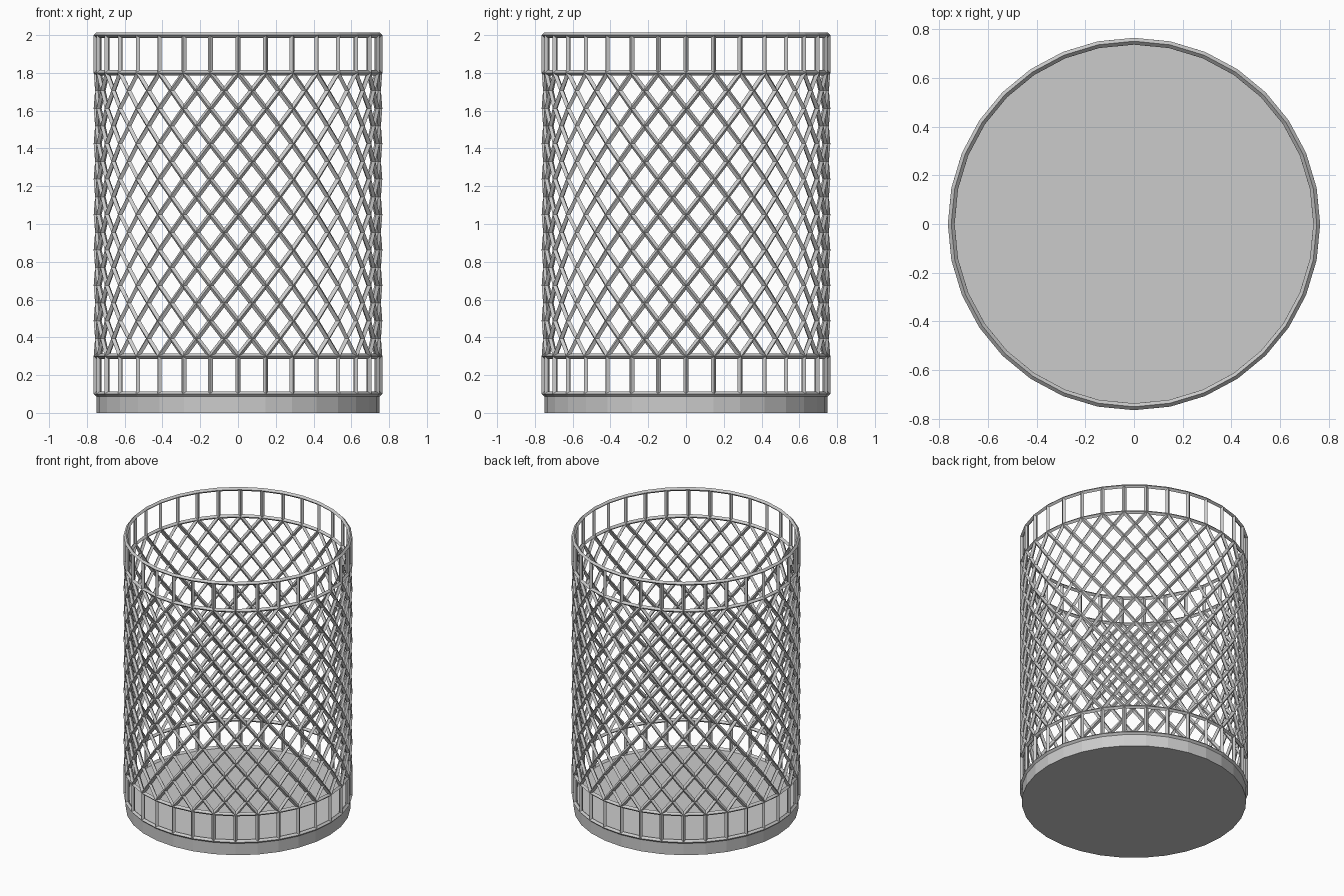
import bpy, bmesh
from math import sin, cos, pi

if "Cube" in bpy.data.objects:
    bpy.data.objects.remove(bpy.data.objects["Cube"])

N = 32            # sides around
R = 0.75          # wall radius
ROWS = 8          # lattice rows
Z0, Z1, Z2, Z3 = 0.1, 0.3, 1.8, 2.0


def ring(bm, z, r=R, shift=0.0):
    return [bm.verts.new((r * cos(2 * pi * (i + shift) / N),
                          r * sin(2 * pi * (i + shift) / N), z)) for i in range(N)]


def make_object(name, bm):
    bmesh.ops.recalc_face_normals(bm, faces=bm.faces[:])
    me = bpy.data.meshes.new(name)
    bm.to_mesh(me)
    bm.free()
    ob = bpy.data.objects.new(name, me)
    bpy.context.collection.objects.link(ob)
    return ob


# solid base disc
bm = bmesh.new()
lo, hi = ring(bm, 0), ring(bm, Z0)
bm.faces.new(lo[::-1])
bm.faces.new(hi)
for i in range(N):
    j = (i + 1) % N
    bm.faces.new((lo[i], lo[j], hi[j], hi[i]))
make_object("basket_base", bm)

# wall cage: square bands below and above, diamond lattice between
bm = bmesh.new()
h = (Z2 - Z1) / ROWS
V = [ring(bm, Z1 + k * h) for k in range(ROWS + 1)]
C = [ring(bm, Z1 + (k + 0.5) * h, R * cos(pi / N), 0.5) for k in range(ROWS)]
bottom, top = ring(bm, Z0), ring(bm, Z3)
for i in range(N):
    j = (i + 1) % N
    bm.faces.new((bottom[i], bottom[j], V[0][j], V[0][i]))
    bm.faces.new((V[-1][i], V[-1][j], top[j], top[i]))
    bm.faces.new((V[0][i], V[0][j], C[0][i]))
    bm.faces.new((V[-1][j], V[-1][i], C[-1][i]))
    for k in range(ROWS):
        bm.faces.new((V[k][i], C[k][i], V[k + 1][i], C[k][i - 1]))
        if k:
            bm.faces.new((V[k][i], C[k - 1][i], V[k][j], C[k][i]))
cage = make_object("wire_cage", bm)

# turn the cage edges into wires
wire = cage.modifiers.new("wires", 'WIREFRAME')
wire.thickness = 0.028
wire.offset = 0.0
wire.use_even_offset = True
wire.use_boundary = True
wire.use_replace = True
